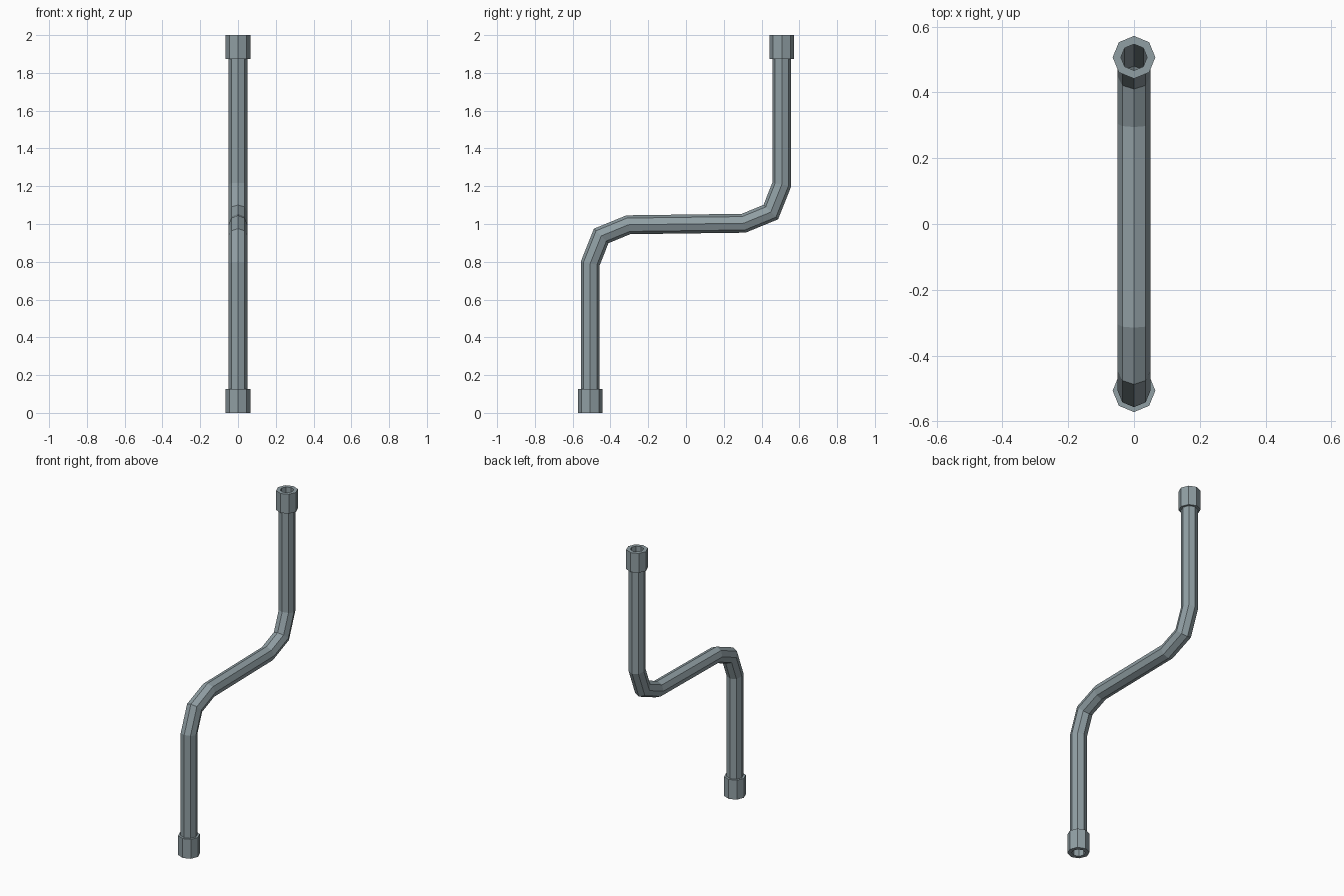
import bpy, bmesh, math
from mathutils import Vector

if "Cube" in bpy.data.objects:
    bpy.data.objects.remove(bpy.data.objects["Cube"])

SIDES = 8
HOLE = 0.04

steel = bpy.data.materials.new("blue grey steel")
steel.diffuse_color = (0.28, 0.345, 0.37, 1)
steel.use_nodes = True
steel.node_tree.nodes["Principled BSDF"].inputs["Base Color"].default_value = steel.diffuse_color


def hollow_tube(name, path, radius, bore=HOLE):
    """Sweep an octagonal wall along a path of (y, z) points, mitred at bends."""
    pts = [Vector((0, y, z)) for y, z in path]
    across = Vector((1, 0, 0))
    bm = bmesh.new()

    def ring(i, r):
        a = (pts[i] - pts[max(i - 1, 0)]).normalized()
        b = (pts[min(i + 1, len(pts) - 1)] - pts[i]).normalized()
        t = (a + b).normalized()
        mitre = 1 / max(t.dot(a), t.dot(b))
        n = t.cross(across) * mitre
        angles = [2 * math.pi * k / SIDES for k in range(SIDES)]
        return [bm.verts.new(pts[i] + across * r * math.cos(u) + n * r * math.sin(u))
                for u in angles]

    # out along the outer wall, back along the bore, closed at both rims
    order = range(len(pts))
    rings = [ring(i, radius) for i in order] + [ring(i, bore) for i in reversed(order)]
    for j, r0 in enumerate(rings):
        r1 = rings[(j + 1) % len(rings)]
        for k in range(SIDES):
            m = (k + 1) % SIDES
            bm.faces.new((r0[k], r0[m], r1[m], r1[k]))
    bmesh.ops.recalc_face_normals(bm, faces=bm.faces[:])
    mesh = bpy.data.meshes.new(name)
    bm.to_mesh(mesh)
    bm.free()
    mesh.materials.append(steel)
    obj = bpy.data.objects.new(name, mesh)
    bpy.context.collection.objects.link(obj)
    return obj


# S-shaped pipe: lower half of the path, then the same half turned about the centre
lower = [(-0.507, 0.127), (-0.507, 0.791), (-0.449, 0.937), (-0.305, 0.996)]
upper = [(-y, 2 - z) for y, z in reversed(lower)]
hollow_tube("bent_pipe", lower + upper, 0.05)

# end collars
hollow_tube("lower_collar", [(-0.507, 0), (-0.507, 0.127)], 0.065)
hollow_tube("upper_collar", [(0.507, 1.873), (0.507, 2)], 0.065)
